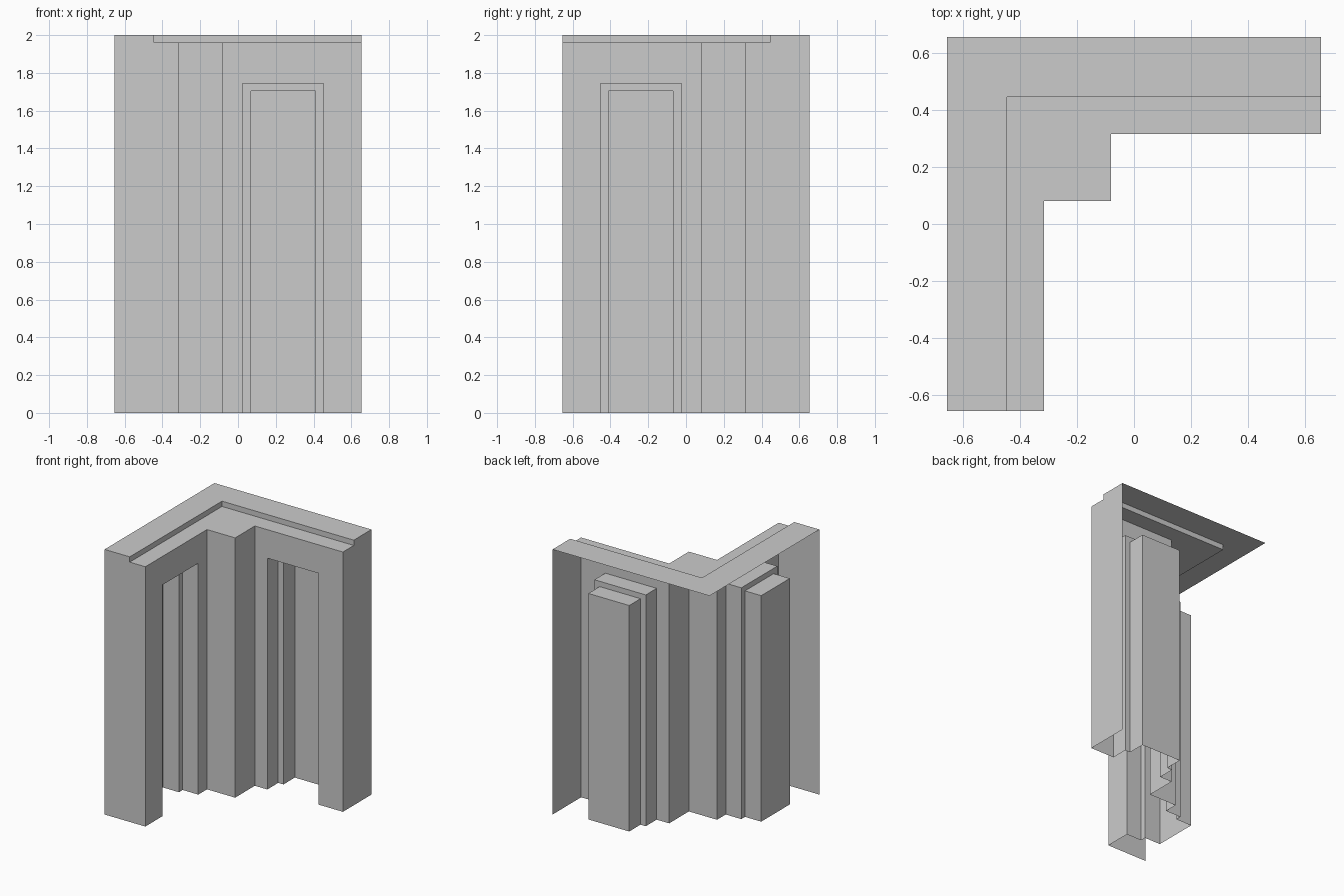
import bpy, bmesh
from mathutils import Vector

if "Cube" in bpy.data.objects:
    bpy.data.objects.remove(bpy.data.objects["Cube"])

E = 0.655                      # outer half size
WALL, PIL = 0.315, 0.08        # wall front, corner pillar
STEP1, STEP2 = 0.445, 0.58     # recess depths (ledge lines up with the first)
LEDGE, TOP = 1.96, 2.0


def build(name, faces):
    """Make faces for the rear wing and mirror them over the diagonal onto the side wing."""
    bm = bmesh.new()
    for pts in faces:
        bm.faces.new([bm.verts.new(p) for p in pts])
        bm.faces.new([bm.verts.new((-y, -x, z)) for x, y, z in reversed(pts)])
    bmesh.ops.remove_doubles(bm, verts=bm.verts, dist=1e-4)
    bmesh.ops.dissolve_limit(bm, angle_limit=0.01, verts=bm.verts, edges=bm.edges)
    me = bpy.data.meshes.new(name)
    bm.to_mesh(me)
    bm.free()
    bpy.context.collection.objects.link(bpy.data.objects.new(name, me))


def at_y(y, pts):
    return [(x, y, z) for x, z in pts]


def at_x(x, pts):
    return [(x, y, z) for y, z in pts]


def at_z(z, pts):
    return [(x, y, z) for x, y in pts]


def doorway(x0, x1, h):
    return [(x0, 0), (x0, h), (x1, h), (x1, 0)]


outer = doorway(0.024, 0.453, 1.745)
inner = doorway(0.068, 0.409, 1.705)

# Wall front with door opening, pillar side and wing end
build("corner_wall", [
    at_y(WALL, [(-PIL, 0)] + outer + [(E, 0), (E, LEDGE), (-PIL, LEDGE)]),
    at_x(-PIL, [(PIL, 0), (WALL, 0), (WALL, LEDGE), (PIL, LEDGE)]),
    at_x(E, [(WALL, 0), (E, 0), (E, TOP), (STEP1, TOP), (STEP1, LEDGE), (WALL, LEDGE)]),
])


# Two-step door recess, open at the floor
def reveal(arch, y0, y1):
    return [[(a[0], y0, a[1]), (a[0], y1, a[1]), (b[0], y1, b[1]), (b[0], y0, b[1])]
            for a, b in zip(arch, arch[1:])]


build("door_recess", reveal(outer, WALL, STEP1) + reveal(inner, STEP1, STEP2) + [
    at_y(STEP1, [outer[0]] + inner + outer[:0:-1]),
    at_y(STEP2, [inner[0]] + inner[:0:-1]),
])

# Roof edge: low ledge, riser and raised rim
build("roof_rim", [
    at_z(LEDGE, [(-PIL, PIL), (-PIL, WALL), (E, WALL), (E, STEP1), (-STEP1, STEP1)]),
    at_y(STEP1, [(-STEP1, LEDGE), (E, LEDGE), (E, TOP), (-STEP1, TOP)]),
    at_z(TOP, [(-STEP1, STEP1), (E, STEP1), (E, E), (-E, E)]),
])
